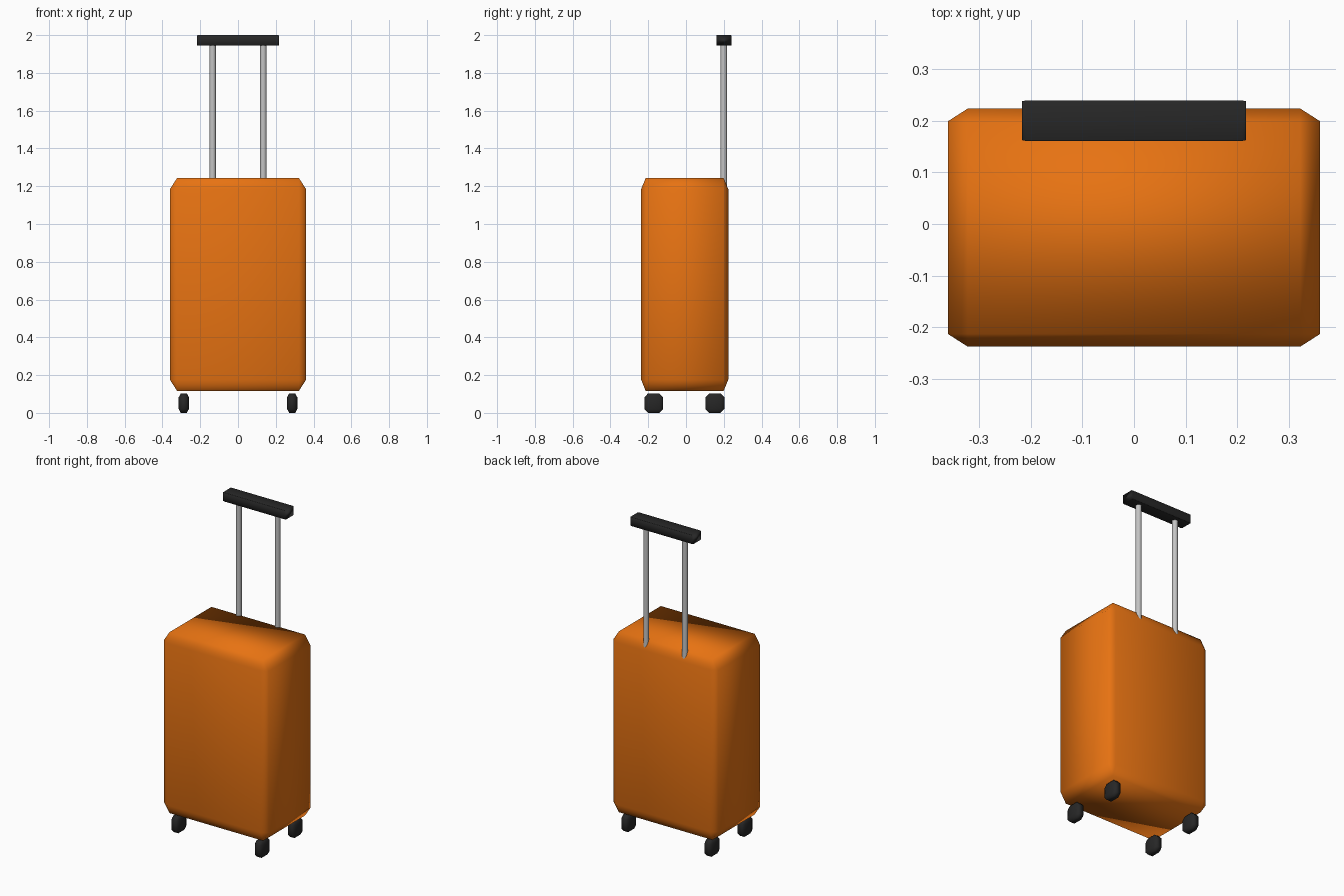
import bpy

# Remove the default cube
default = bpy.data.objects.get("Cube")
if default:
    bpy.data.objects.remove(default, do_unlink=True)


def material(name, color):
    mat = bpy.data.materials.new(name)
    mat.use_nodes = True
    mat.diffuse_color = (*color, 1)
    mat.node_tree.nodes["Principled BSDF"].inputs["Base Color"].default_value = (*color, 1)
    return mat


orange = material("orange shell", (0.8, 0.17, 0.006))
black = material("black plastic", (0.02, 0.02, 0.02))
silver = material("silver metal", (0.55, 0.55, 0.55))


def chamfered_box(name, low, high, ratio, mat):
    """Smooth box whose chamfer is a fixed share of each side length."""
    center = [(a + b) / 2 for a, b in zip(low, high)]
    bpy.ops.mesh.primitive_cube_add(size=1, location=center)
    obj = bpy.context.object
    obj.name = name
    obj.scale = [b - a for a, b in zip(low, high)]
    bevel = obj.modifiers.new("chamfer", "BEVEL")
    bevel.width = ratio
    bevel.segments = 1
    obj.data.materials.append(mat)
    bpy.ops.object.shade_smooth()
    return obj


# Shell
chamfered_box("suitcase_shell", (-0.361, -0.238, 0.117), (0.361, 0.224, 1.243), 0.053, orange)

# Pull handle grip
chamfered_box("handle_grip", (-0.217, 0.161, 1.944), (0.217, 0.24, 2.0), 0.02, black)

# Telescopic poles and wheels on both sides
for side, x in (("left", 1), ("right", -1)):
    bpy.ops.mesh.primitive_cylinder_add(vertices=16, radius=0.017, depth=0.86,
                                        location=(x * 0.134, 0.2, 1.53))
    pole = bpy.context.object
    pole.name = side + "_handle_pole"
    pole.data.materials.append(silver)
    bpy.ops.object.shade_smooth_by_angle()

    for end, y in (("front", -0.171), ("back", 0.153)):
        cx = x * 0.287
        chamfered_box(f"{end}_{side}_wheel", (cx - 0.027, y - 0.05, 0),
                      (cx + 0.027, y + 0.05, 0.103), 0.2, black)
